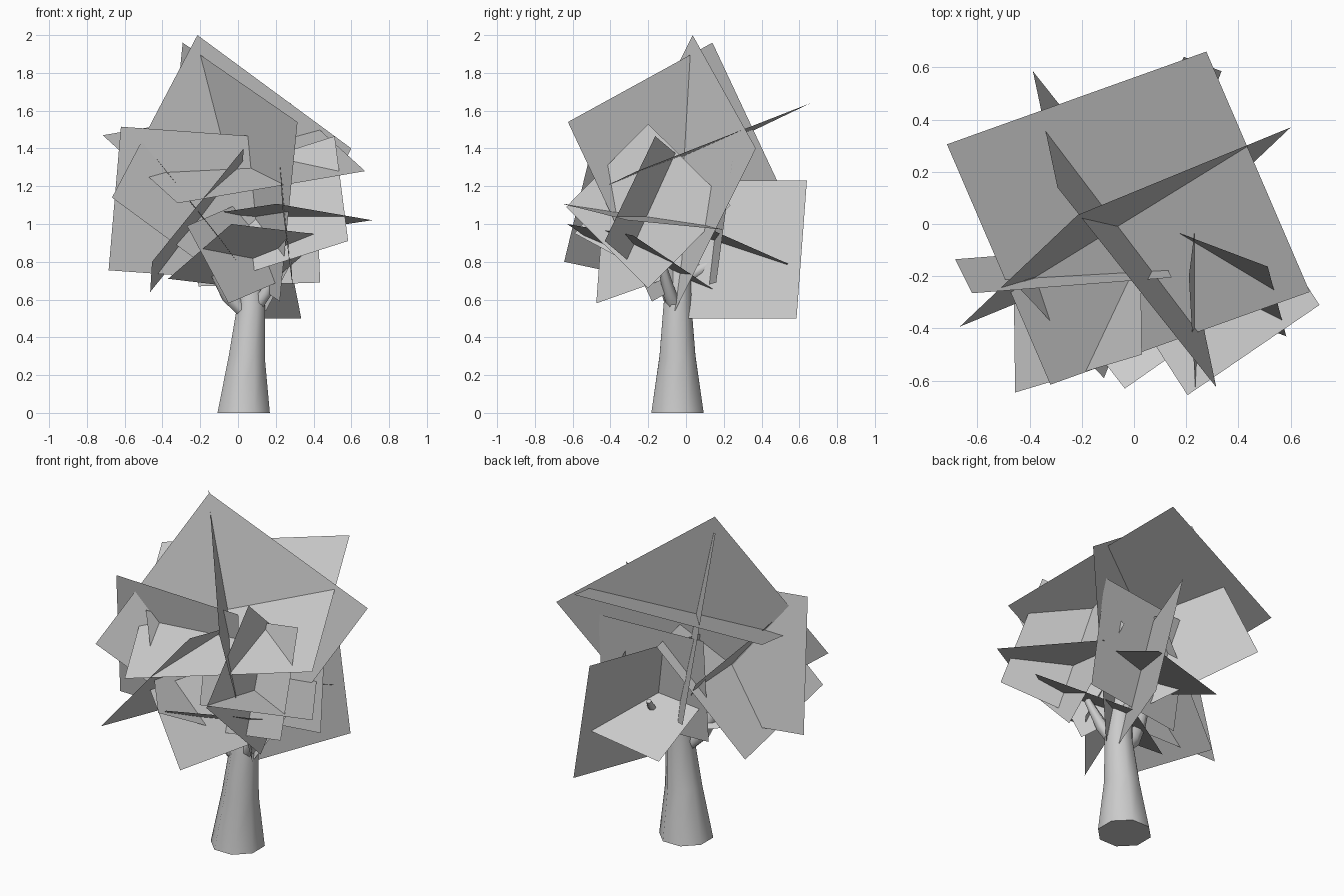
import bpy, bmesh, math
from mathutils import Vector


def make_object(name, bm):
    mesh = bpy.data.meshes.new(name)
    bm.to_mesh(mesh)
    bm.free()
    obj = bpy.data.objects.new(name, mesh)
    bpy.context.collection.objects.link(obj)
    return obj


def tube(name, path, sides):
    """Tapered limb through (x, y, z, radius) stations."""
    bm = bmesh.new()
    pts = [Vector(p[:3]) for p in path]
    rings = []
    for i, p in enumerate(pts):
        d = (pts[min(i + 1, len(pts) - 1)] - pts[max(i - 1, 0)]).normalized()
        if i == 0 and p.z == 0:
            d = Vector((0, 0, 1))          # keep the base flat on the ground
        u = d.cross(Vector((0, 1, 0))).normalized()
        v = d.cross(u)
        ring = []
        for k in range(sides):
            a = math.tau * (k + 0.5) / sides
            ring.append(bm.verts.new(p + path[i][3] * (math.cos(a) * u + math.sin(a) * v)))
        rings.append(ring)
    for a, b in zip(rings, rings[1:]):
        for k in range(sides):
            n = (k + 1) % sides
            bm.faces.new((a[k], a[n], b[n], b[k]))
    bm.faces.new(rings[0])
    bm.faces.new(rings[-1])
    bmesh.ops.recalc_face_normals(bm, faces=bm.faces)
    for f in bm.faces:
        f.smooth = len(f.verts) == 4
    return make_object(name, bm)


def leaf_card(name, corner, side_a, side_b):
    """Flat square foliage card from one corner and its two neighbours."""
    c, a, b = Vector(corner), Vector(side_a), Vector(side_b)
    bm = bmesh.new()
    bm.faces.new([bm.verts.new(p) for p in (c, a, a + b - c, b)])
    make_object(name, bm)


# trunk
tube("trunk", [(0.03, -0.045, 0, 0.15), (0.047, -0.045, 0.3, 0.103),
               (0.07, -0.045, 0.57, 0.08), (0.06, -0.03, 0.8, 0.06),
               (0.03, 0, 1.1, 0.025)], 8)

# branches
tube("branch_left", [(0.04, -0.06, 0.52, 0.035), (-0.05, -0.08, 0.62, 0.045),
                     (-0.12, -0.1, 0.75, 0.035), (-0.2, -0.12, 0.95, 0.015)], 6)
tube("branch_back", [(0.06, -0.03, 0.7, 0.04), (0.06, 0.1, 0.77, 0.035),
                     (0.06, 0.22, 0.83, 0.028), (0.05, 0.28, 0.92, 0.015)], 6)
tube("branch_right", [(0.08, -0.05, 0.54, 0.04), (0.15, -0.09, 0.64, 0.035),
                      (0.22, -0.13, 0.8, 0.02)], 6)

# foliage cards
cards = [
    # large
    ((-0.716, 0.305, 1.47), (0.277, 0.66, 1.64), (-0.32, -0.615, 1.11)),
    ((-0.215, 0.035, 2.0), (0.6, 0.37, 1.4), (-0.667, -0.393, 1.14)),
    ((-0.293, 0.14, 1.96), (0.315, -0.625, 1.54), (-0.387, 0.585, 1.01)),
    # medium
    ((0.335, 0.585, 0.5), (0.19, 0.64, 1.23), (0.07, -0.115, 0.5)),
    ((0.41, 0.245, 1.33), (-0.235, 0.17, 1.31), (0.435, 0.16, 0.69)),
    ((-0.62, -0.265, 1.515), (-0.685, -0.135, 0.755), (0.145, -0.205, 1.46)),
    ((-0.455, -0.645, 0.8), (-0.465, 0.105, 0.64), (0.03, -0.5, 1.4)),
    # small
    ((0.235, -0.635, 1.09), (0.21, -0.2, 1.53), (0.29, -0.2, 0.66)),
    ((0.583, -0.43, 0.91), (0.512, -0.163, 1.465), (0.08, -0.24, 0.75)),
    ((0.205, -0.655, 1.107), (0.71, -0.31, 1.02), (-0.125, -0.145, 1.057)),
    ((-0.115, -0.59, 0.95), (-0.435, -0.25, 1.35), (0.085, -0.09, 0.68)),
    ((-0.035, -0.63, 1.0), (-0.37, -0.2, 0.71), (0.465, -0.28, 0.94)),
    ((-0.05, -0.475, 0.58), (-0.27, -0.445, 0.99), (0.23, -0.135, 0.7)),
    ((0.28, 0.54, 0.79), (-0.17, 0.5, 0.7), (0.28, 0.11, 0.98)),
]
for i, card in enumerate(cards):
    leaf_card(f"leaf_card_{i + 1:02d}", *card)
